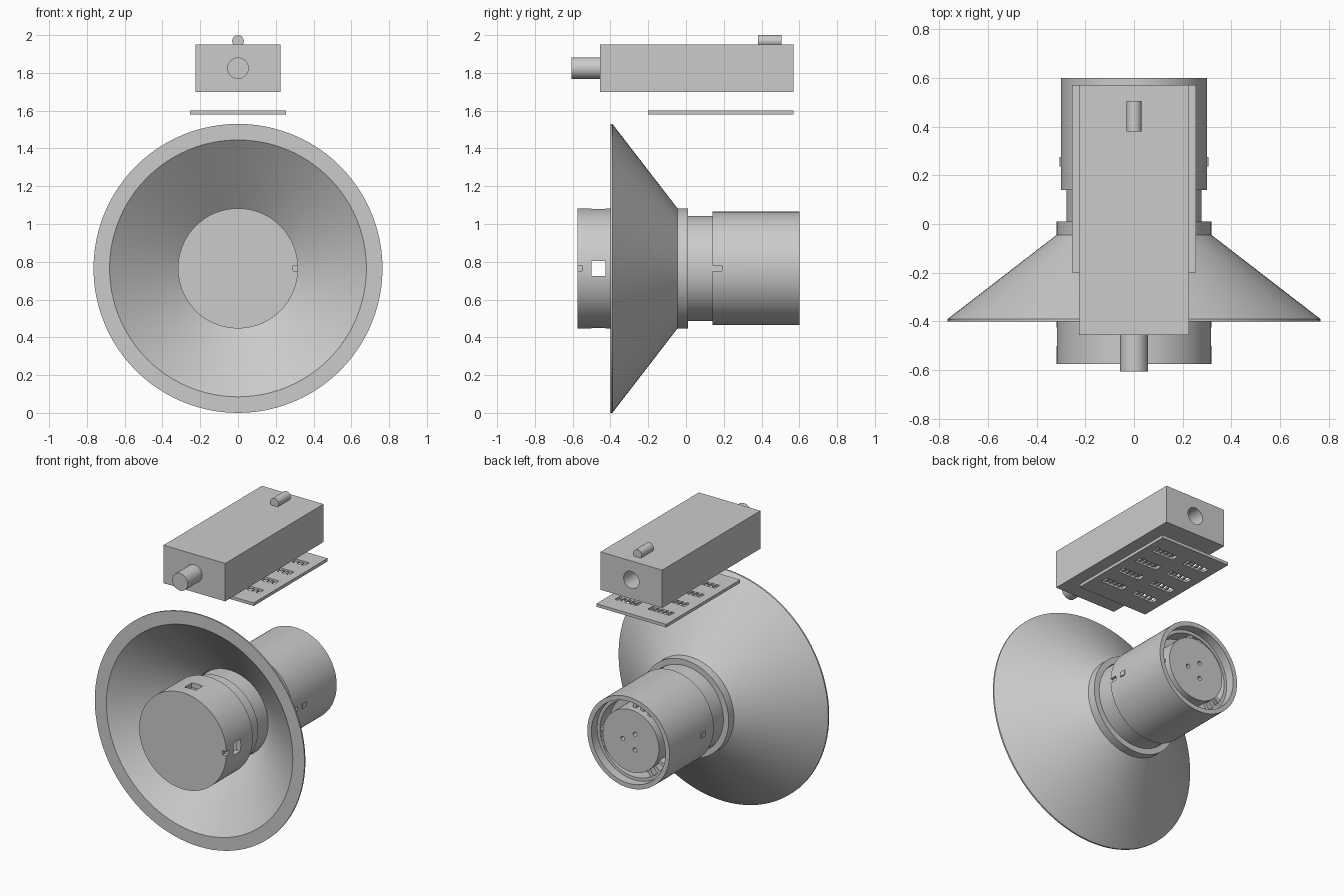
import bpy, bmesh
from math import pi, cos, sin, radians
from mathutils import Matrix, Vector

if "Cube" in bpy.data.objects:
    bpy.data.objects.remove(bpy.data.objects["Cube"])

CZ = 0.765  # height of the round parts' shared axis


def finish(name, bm, smooth=False):
    bmesh.ops.recalc_face_normals(bm, faces=bm.faces[:])
    me = bpy.data.meshes.new(name)
    bm.to_mesh(me)
    bm.free()
    ob = bpy.data.objects.new(name, me)
    bpy.context.collection.objects.link(ob)
    if smooth:
        shade(ob)
    return ob


def select(ob):
    bpy.ops.object.select_all(action='DESELECT')
    bpy.context.view_layer.objects.active = ob
    ob.select_set(True)


def shade(ob):
    select(ob)
    bpy.ops.object.shade_smooth_by_angle(angle=radians(30))


def lathe(name, profile, seg=96, closed=True):
    """Spin a (radius, y) profile round the y axis at height CZ."""
    bm = bmesh.new()
    vs = [bm.verts.new((r, y, CZ)) for r, y in profile]
    es = [bm.edges.new(p) for p in zip(vs, vs[1:])]
    if closed:
        es.append(bm.edges.new((vs[-1], vs[0])))
    bmesh.ops.spin(bm, geom=vs + es, cent=(0, 0, CZ), axis=(0, 1, 0),
                   angle=2 * pi, steps=seg, use_merge=True)
    bmesh.ops.remove_doubles(bm, verts=bm.verts[:], dist=1e-5)
    return finish(name, bm, True)


def add_box(bm, lo, hi, turn=0):
    """Box between two corners, optionally turned round the main axis."""
    lo, hi = Vector(lo), Vector(hi)
    m = Matrix.Translation((lo + hi) / 2) @ Matrix.Diagonal((*(hi - lo), 1))
    if turn:
        c = Vector((0, 0, CZ))
        m = Matrix.Translation(c) @ Matrix.Rotation(turn, 4, 'Y') @ Matrix.Translation(-c) @ m
    bmesh.ops.create_cube(bm, size=1, matrix=m)


def add_cyl(bm, x, z, r, y0, y1, seg=32):
    m = Matrix.Translation((x, (y0 + y1) / 2, z)) @ Matrix.Rotation(pi / 2, 4, 'X')
    bmesh.ops.create_cone(bm, cap_ends=True, segments=seg, radius1=r, radius2=r,
                          depth=y1 - y0, matrix=m)


def cut(ob, bm, smooth=True):
    """Subtract the bmesh from the object."""
    cutter = finish('cutter', bm)
    cutter.hide_render = True
    select(ob)
    mod = ob.modifiers.new('cut', 'BOOLEAN')
    mod.operation, mod.solver, mod.object = 'DIFFERENCE', 'EXACT', cutter
    bpy.ops.object.modifier_apply(modifier=mod.name)
    bpy.data.objects.remove(cutter)
    if smooth:
        shade(ob)


# Conical shade with flat rim and rear collar
lathe('shade', [(0.68, -0.40), (0.765, -0.40), (0.765, -0.39), (0.318, -0.045),
                (0.318, 0.01), (0.28, 0.01), (0.28, -0.085)])

# Front cap: hollow cup with four windows and one edge notch
cap = lathe('front_cap', [(0, -0.575), (0.318, -0.575), (0.318, -0.30), (0.285, -0.30),
                          (0.285, -0.55), (0, -0.55)], closed=False)
bm = bmesh.new()
for k in range(4):
    add_box(bm, (0.26, -0.50, CZ - 0.04), (0.36, -0.425, CZ + 0.04), k * pi / 2)
add_box(bm, (0.29, -0.60, CZ - 0.014), (0.36, -0.55, CZ + 0.014))
cut(cap, bm)

# Inner body joining cap, shade and sleeve
lathe('inner_body', [(0, -0.36), (0.286, -0.36), (0.286, -0.20), (0.278, -0.20),
                     (0.278, 0.18), (0, 0.18)], closed=False)

# Rear sleeve with stepped open end and a notch in its front edge
sleeve = lathe('rear_sleeve', [(0.30, 0.14), (0.30, 0.60), (0.27, 0.60), (0.27, 0.54),
                               (0.25, 0.54), (0.25, 0.17), (0.27, 0.17), (0.27, 0.14)])
bm = bmesh.new()
add_box(bm, (0.285, 0.12, CZ - 0.014), (0.33, 0.19, CZ + 0.014))
cut(sleeve, bm)

# Small clips standing proud on both sides of the sleeve
bm = bmesh.new()
for turn in (0, pi):
    add_box(bm, (0.28, 0.235, CZ - 0.016), (0.306, 0.275, CZ + 0.016), turn)
finish('side_clips', bm)

# Socket core with three contact holes
core = lathe('socket_core', [(0, 0.575), (0.205, 0.575), (0.205, 0.44), (0.26, 0.44),
                             (0.26, 0.40), (0, 0.40)], closed=False)
bm = bmesh.new()
for k in range(3):
    a = k * 2 * pi / 3
    add_cyl(bm, 0.06 * cos(a), CZ + 0.06 * sin(a), 0.014, 0.50, 0.62, 20)
cut(core, bm)

# Lugs in the gap around the core
bm = bmesh.new()
for k in range(9):
    add_box(bm, (0.20, 0.43, CZ - 0.012), (0.255, 0.535, CZ + 0.012),
            radians((k // 3) * 120 + (k % 3) * 15))
finish('socket_lugs', bm)

# Control box with rear cable hole
bm = bmesh.new()
add_box(bm, (-0.225, -0.455, 1.70), (0.225, 0.57, 1.95))
box = finish('control_box', bm)
bm = bmesh.new()
add_cyl(bm, 0, 1.825, 0.056, 0.42, 0.65, 48)
cut(box, bm)

# Front plug and top pin
bm = bmesh.new()
add_cyl(bm, 0, 1.825, 0.057, -0.605, -0.45, 48)
finish('front_plug', bm, True)
bm = bmesh.new()
add_cyl(bm, 0, 1.969, 0.031, 0.38, 0.505)
finish('top_pin', bm, True)

# Vent plate with two columns of four slots
bm = bmesh.new()
add_box(bm, (-0.255, -0.20, 1.58), (0.255, 0.57, 1.60))
plate = finish('vent_plate', bm)
slots, bars = bmesh.new(), bmesh.new()
for x in (-0.12, 0.12):
    for row in range(4):
        y = 0.43 - 0.157 * row
        add_box(slots, (x - 0.08, y - 0.025, 1.55), (x + 0.08, y + 0.025, 1.63))
        for t in (-0.05, -0.017, 0.017, 0.05):
            add_box(bars, (x + t - 0.007, y - 0.026, 1.59), (x + t + 0.007, y + 0.005, 1.60))
cut(plate, slots, False)
finish('vent_teeth', bars)
